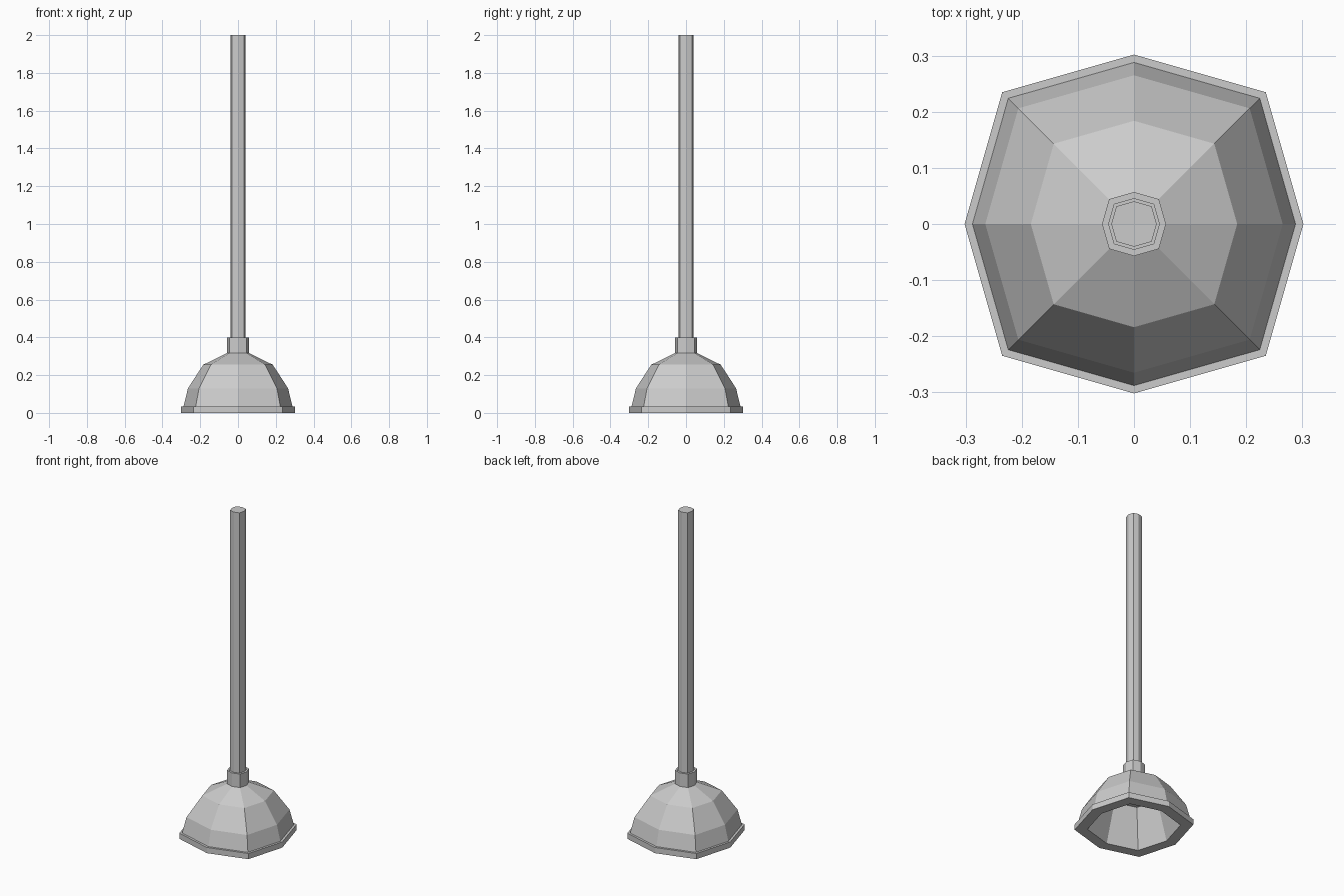
import bpy, bmesh, math

if "Cube" in bpy.data.objects:
    bpy.data.objects.remove(bpy.data.objects["Cube"])

# Eight-sided ring whose diagonal corners sit slightly further out
def ring(bm, r, z):
    return [bm.verts.new((r * (1.1 if i % 2 else 1) * math.cos(i * math.pi / 4),
                          r * (1.1 if i % 2 else 1) * math.sin(i * math.pi / 4), z))
            for i in range(8)]

# Stack of rings joined by flat sides and capped at both ends
def lathe(name, profile):
    bm = bmesh.new()
    rings = [ring(bm, r, z) for r, z in profile]
    bm.faces.new(rings[0])
    bm.faces.new(rings[-1])
    for a, b in zip(rings, rings[1:]):
        for i in range(8):
            j = (i + 1) % 8
            bm.faces.new((a[i], a[j], b[j], b[i]))
    bmesh.ops.recalc_face_normals(bm, faces=bm.faces)
    me = bpy.data.meshes.new(name)
    bm.to_mesh(me)
    bm.free()
    ob = bpy.data.objects.new(name, me)
    bpy.context.collection.objects.link(ob)
    return ob

# Hollow cup: inner ceiling and wall, rim, outer dome, collar with handle socket
lathe("rubber_cup", [
    (0.17, 0.235), (0.237, 0),
    (0.302, 0), (0.302, 0.035), (0.288, 0.035), (0.265, 0.13), (0.184, 0.255),
    (0.057, 0.317), (0.057, 0.40), (0.045, 0.40), (0.045, 0.317)])

# Wooden handle standing in the socket
lathe("handle", [(0.0405, 0.317), (0.0405, 2.0)])
